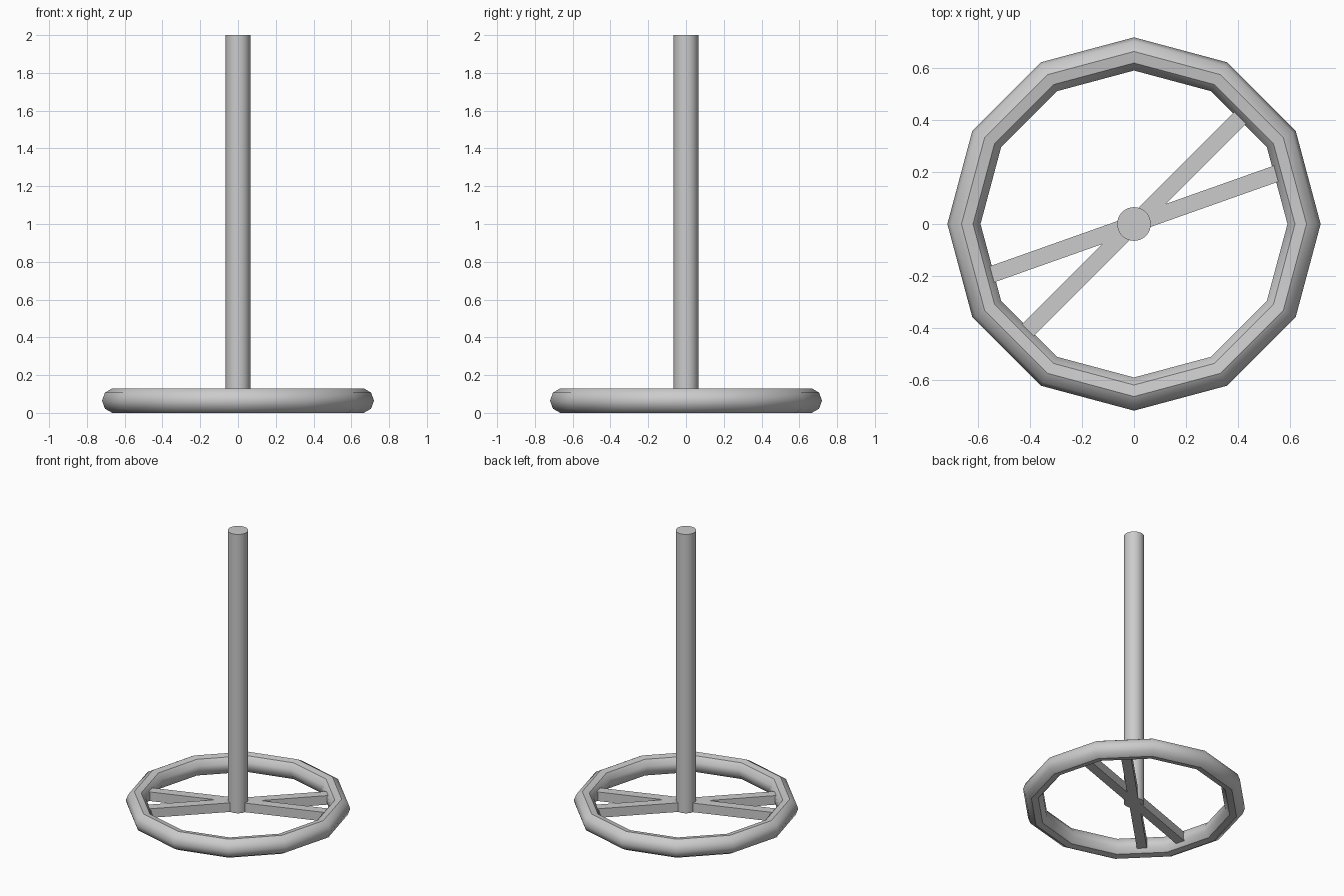
import bpy
from math import radians

if "Cube" in bpy.data.objects:
    bpy.data.objects.remove(bpy.data.objects["Cube"])

RING_Z = 0.065      # height of the ring's centre line
SPOKE = 0.064       # square section of the spokes


def smooth(angle):
    bpy.ops.object.shade_smooth_by_angle(angle=radians(angle))


# Base ring: low-poly torus, 12 sides around and 9 across
bpy.ops.mesh.primitive_torus_add(
    major_segments=12, minor_segments=9,
    major_radius=0.654, minor_radius=0.066, location=(0, 0, RING_Z))
bpy.context.object.name = "base_ring"
smooth(40)

# Two crossing bars, each running through the hub to the ring's inner wall
for name, angle in (("spoke_bar_a", 19.5), ("spoke_bar_b", 45)):
    bpy.ops.mesh.primitive_cube_add(
        size=1, location=(0, 0, RING_Z), rotation=(0, 0, radians(angle)))
    bar = bpy.context.object
    bar.name = name
    bar.scale = (1.17, SPOKE, SPOKE)

# Upright pole, starting just level with the underside of the bars
bottom, top = 0.034, 2.0
bpy.ops.mesh.primitive_cylinder_add(
    vertices=32, radius=0.065, depth=top - bottom,
    location=(0, 0, (top + bottom) / 2))
bpy.context.object.name = "pole"
smooth(30)
